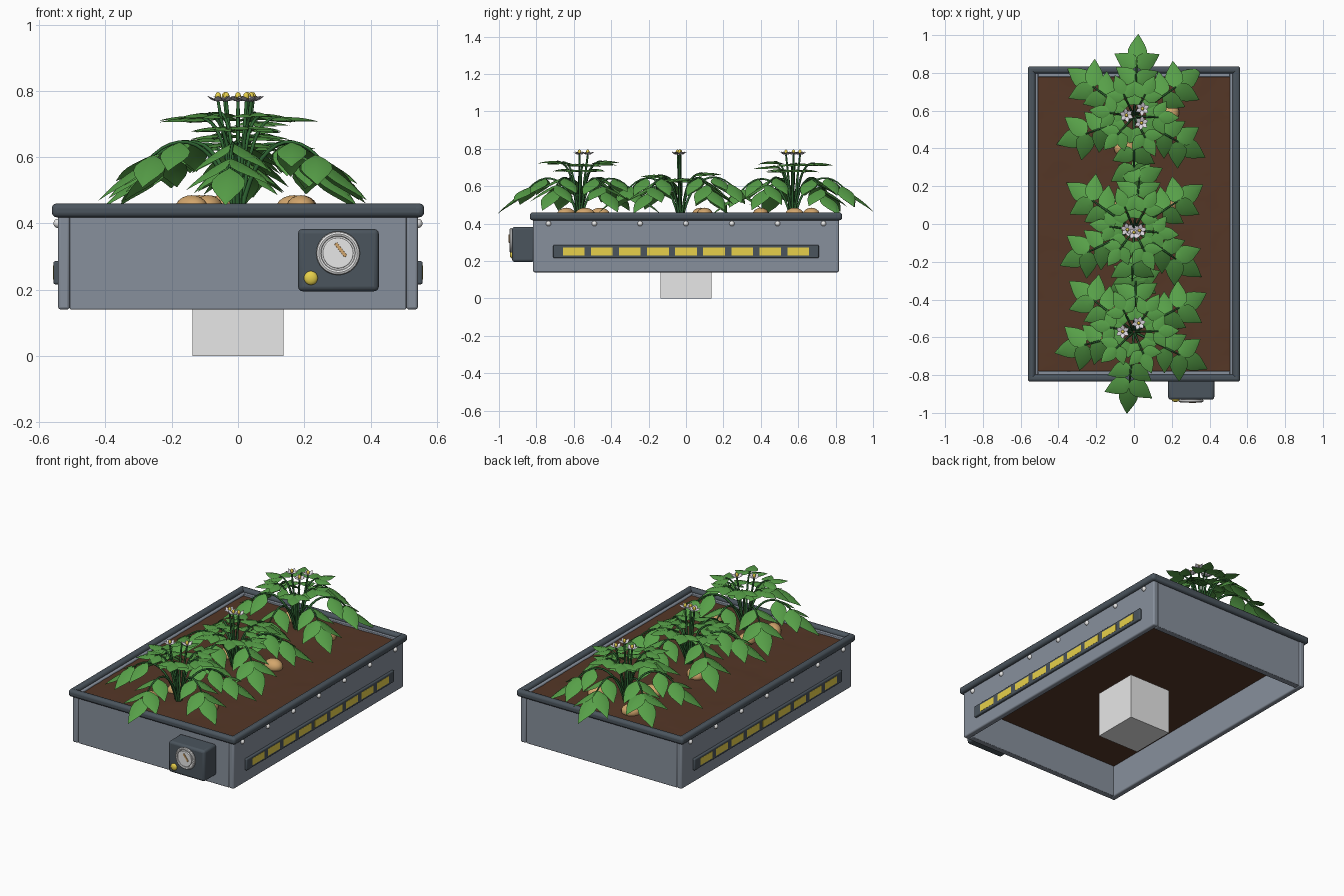
import bpy, bmesh, math, random
from mathutils import Vector

random.seed(4)
if "Cube" in bpy.data.objects:
    bpy.data.objects.remove(bpy.data.objects["Cube"])


def material(name, r, g, b):
    m = bpy.data.materials.new(name)
    m.use_nodes = True
    m.diffuse_color = (r, g, b, 1)
    m.node_tree.nodes["Principled BSDF"].inputs["Base Color"].default_value = (r, g, b, 1)
    return m


WALL = material("panel grey", .245, .28, .335)
TRIM = material("dark trim", .07, .09, .11)
SOIL = material("soil brown", .09, .038, .02)
LEAF = material("leaf green", .095, .35, .065)
DEEP = material("deep leaf green", .045, .215, .045)
STEM = material("stem green", .03, .14, .035)
TAN = material("tuber tan", .65, .38, .15)
YELLOW = material("yellow", .8, .63, .07)
LIGHT = material("light grey", .8, .8, .8)
PETAL = material("petal white", .74, .7, .76)


def finish(name, *mats, bevel=0):
    o = bpy.context.object
    o.name = name
    o.data.materials.clear()
    for m in mats:
        o.data.materials.append(m)
    if bevel:
        b = o.modifiers.new("bevel", "BEVEL")
        b.width, b.segments = bevel, 3
    bpy.ops.object.shade_smooth_by_angle(angle=math.radians(35))
    return o


def box(name, lo, hi, mat, bevel=0):
    mid = [(a + b) / 2 for a, b in zip(lo, hi)]
    bpy.ops.mesh.primitive_cube_add(size=1, location=mid)
    bpy.context.object.scale = [b - a for a, b in zip(lo, hi)]
    bpy.ops.object.transform_apply(location=False, rotation=False, scale=True)
    return finish(name, mat, bevel=bevel)


def ball(name, loc, scale, mat, turn=0):
    bpy.ops.mesh.primitive_uv_sphere_add(segments=16, ring_count=10, location=loc, rotation=(0, 0, turn))
    bpy.context.object.scale = scale
    return finish(name, mat)


def disc(name, x, z, y0, y1, r, mat, bevel=0):
    bpy.ops.mesh.primitive_cylinder_add(vertices=32, radius=r, depth=y1 - y0,
                                        location=(x, (y0 + y1) / 2, z), rotation=(math.pi / 2, 0, 0))
    return finish(name, mat, bevel=bevel)


# Planter box, rim, side light strips and bolts
for s, side in ((1, "left"), (-1, "right")):
    def span(a, b):
        return min(a * s, b * s), max(a * s, b * s)
    x0, x1 = span(.508, .543)
    box(side + "_wall", (x0, -.817, .14), (x1, .817, .44), WALL, .008)
    x0, x1 = span(.522, .562)
    box(side + "_rim", (x0, -.835, .418), (x1, .835, .46), TRIM, .015)
    x0, x1 = span(.53, .557)
    box(side + "_light_strip", (x0, -.71, .216), (x1, .71, .286), TRIM, .006)
    x0, x1 = span(.55, .558)
    for i in range(9):
        y = (i - 4) * .15
        box(side + "_light", (x0, y - .058, .23), (x1, y + .058, .272), YELLOW)
    for i in range(7):
        ball(side + "_bolt", (.543 * s, (i - 3) * .245, .4), (.014, .014, .014), LIGHT)
    end = "back" if s > 0 else "front"
    y0, y1 = span(.778, .814)
    box(end + "_wall", (-.508, y0, .14), (.508, y1, .44), WALL, .004)
    y0, y1 = span(.797, .835)
    box(end + "_rim", (-.562, y0, .418), (.562, y1, .46), TRIM, .015)

# Soil slab with a gently uneven surface, and the support block
PLANTS = (-.57, -.03, .57)
box("soil_bed", (-.51, -.78, .33), (.51, .78, .42), SOIL)
bpy.ops.mesh.primitive_grid_add(x_subdivisions=24, y_subdivisions=36, size=1, location=(0, 0, 0))
soil = finish("soil_surface", SOIL)
for v in soil.data.vertices:
    v.co.x, v.co.y = v.co.x * 1.02, v.co.y * 1.56
    d = min(Vector((v.co.x, v.co.y - y)).length for y in PLANTS)
    v.co.z = .43 + .015 * math.exp(-(d / .15) ** 2) + random.uniform(-.002, .002)
box("support_block", (-.137, -.137, 0), (.137, .137, .27), LIGHT)

# Control unit with dial, pointer and button
box("control_unit", (.181, -.93, .195), (.425, -.81, .383), TRIM, .014)
disc("dial_base", .302, .31, -.938, -.92, .06, LIGHT, .003)
bpy.ops.mesh.primitive_torus_add(location=(.302, -.936, .31), rotation=(math.pi / 2, 0, 0), major_radius=.058,
                                 minor_radius=.008, major_segments=32, minor_segments=8)
finish("dial_ring", LIGHT)
disc("dial_face", .302, .31, -.944, -.93, .046, LIGHT, .003)
needle = box("dial_pointer", (-.005, -.003, -.025), (.005, .003, .025), TAN, .001)
needle.location, needle.rotation_euler = (.31, -.945, .32), (0, math.radians(-38), 0)
ball("button", (.22, -.93, .235), (.021, .012, .021), YELLOW)

# Tubers poking out of the soil
for i, (x, y) in enumerate(((.17, .1), (.19, .58), (.19, -.54), (-.117, .077), (-.1, .67),
                            (-.09, -.46), (-.14, -.64), (-.05, .4))):
    ball("tuber", (x, y, .445), (.056, .045, .04), TAN, i * .9)


def blade(bm, base, heading, length, half, droop, mat, fold=.3):
    """Pointed leaf folded along its midrib."""
    d = heading.normalized()
    side = d.cross(Vector((0, 0, 1))).normalized()
    up = side.cross(d)
    rows = []
    for t, w in ((0, .08), (.12, .6), (.28, .97), (.46, .98), (.64, .76), (.82, .4), (1, .02)):
        p = base + d * length * t - Vector((0, 0, droop * t * t))
        rows.append([bm.verts.new(p + side * k * w * half - up * abs(k) * w * half * fold)
                     for k in (-1, 0, 1)])
    for a, b in zip(rows, rows[1:]):
        for k in (0, 1):
            bm.faces.new((a[k], a[k + 1], b[k + 1], b[k])).material_index = mat


def mesh_object(name, bm, *mats):
    me = bpy.data.meshes.new(name)
    bmesh.ops.recalc_face_normals(bm, faces=bm.faces)
    bm.to_mesh(me)
    bm.free()
    o = bpy.data.objects.new(name, me)
    bpy.context.collection.objects.link(o)
    bpy.ops.object.select_all(action="DESELECT")
    bpy.context.view_layer.objects.active = o
    o.select_set(True)
    return finish(name, *mats)


def stem(curve, points):
    s = curve.splines.new("POLY")
    s.points.add(len(points) - 1)
    for i, (q, p) in enumerate(zip(s.points, points)):
        q.co, q.radius = (*p, 1), 1.25 - .6 * i / len(points)


def frond(bm, curve, y, angle, profile, size, mat, droop, tilt):
    """Arched stalk carrying leaflets in pairs and one at the tip."""
    a = math.radians(angle)
    out, across = Vector((math.cos(a), math.sin(a), 0)), Vector((-math.sin(a), math.cos(a), 0))
    c = [Vector((0, y, 0)) + out * r + Vector((0, 0, z)) for r, z in profile]
    path = []
    for i in range(13):
        t = i / 12
        path.append(c[0] * (1 - t) ** 3 + c[1] * 3 * t * (1 - t) ** 2 + c[2] * 3 * t * t * (1 - t) + c[3] * t ** 3)
    stem(curve, path)
    drop = Vector((0, 0, -tilt))
    blade(bm, path[-1], out + drop, size, size * .32, droop, mat)
    for i, k in ((8, .88), (11, .95)):
        for s in (-1, 1):
            h = out * random.uniform(.45, .7) + across * s + drop * random.uniform(.6, 1.3)
            blade(bm, path[i], h, size * k, size * k * .32, droop * k, mat)


# Three leafy plants with flowers
FLOWERS = (((-.06, 0), (.025, .045)), ((-.035, 0), (.03, -.005), (0, -.015)), ((-.04, .005), (.045, .04), (.04, -.035)))
TURNS = ((28, 88, 142, 195, 265, 333), (33, 84, 145, 206, 268, 325), (35, 87, 144, 200, 270, 330))
for n, y in enumerate(PLANTS):
    leaves, blooms = bmesh.new(), bmesh.new()
    curve = bpy.data.curves.new("stems", "CURVE")
    curve.dimensions, curve.bevel_depth, curve.bevel_resolution = "3D", .006, 1
    lift = -.07 if n == 1 else 0
    for i, angle in enumerate(TURNS[n]):
        low = ((.01, .43), (.06, .66), (.19, .7), (.29, random.uniform(.55, .59)))
        frond(leaves, curve, y, angle, low, .16, 1 if (i + n) % 3 == 0 else 0, .045, .45)
        high = ((.01, .43), (.03, .6), (.05, .73 + lift), (.13, random.uniform(.7, .75) + lift))
        frond(leaves, curve, y, angle + 28, high, .11, (i + n) % 2, .02, -.08)
    mesh_object("plant_leaves", leaves, LEAF, DEEP)

    for x, dy in FLOWERS[n]:
        top = Vector((x, y + dy, .768))
        stem(curve, [Vector((x * .2, y + dy * .2, .43)), Vector((x * .6, y + dy * .6, .63)), top])
        for k in range(6):
            a = k * math.tau / 6 + x * 9
            blade(blooms, top, Vector((math.cos(a), math.sin(a), .55)), .043, .013, .004, 0, .2)
        ball("flower_centre", top + Vector((0, 0, .015)), (.009, .009, .013), YELLOW)
    mesh_object("flower_petals", blooms, PETAL)

    stalks = bpy.data.objects.new("plant_stems", curve)
    bpy.context.collection.objects.link(stalks)
    curve.materials.append(STEM)
